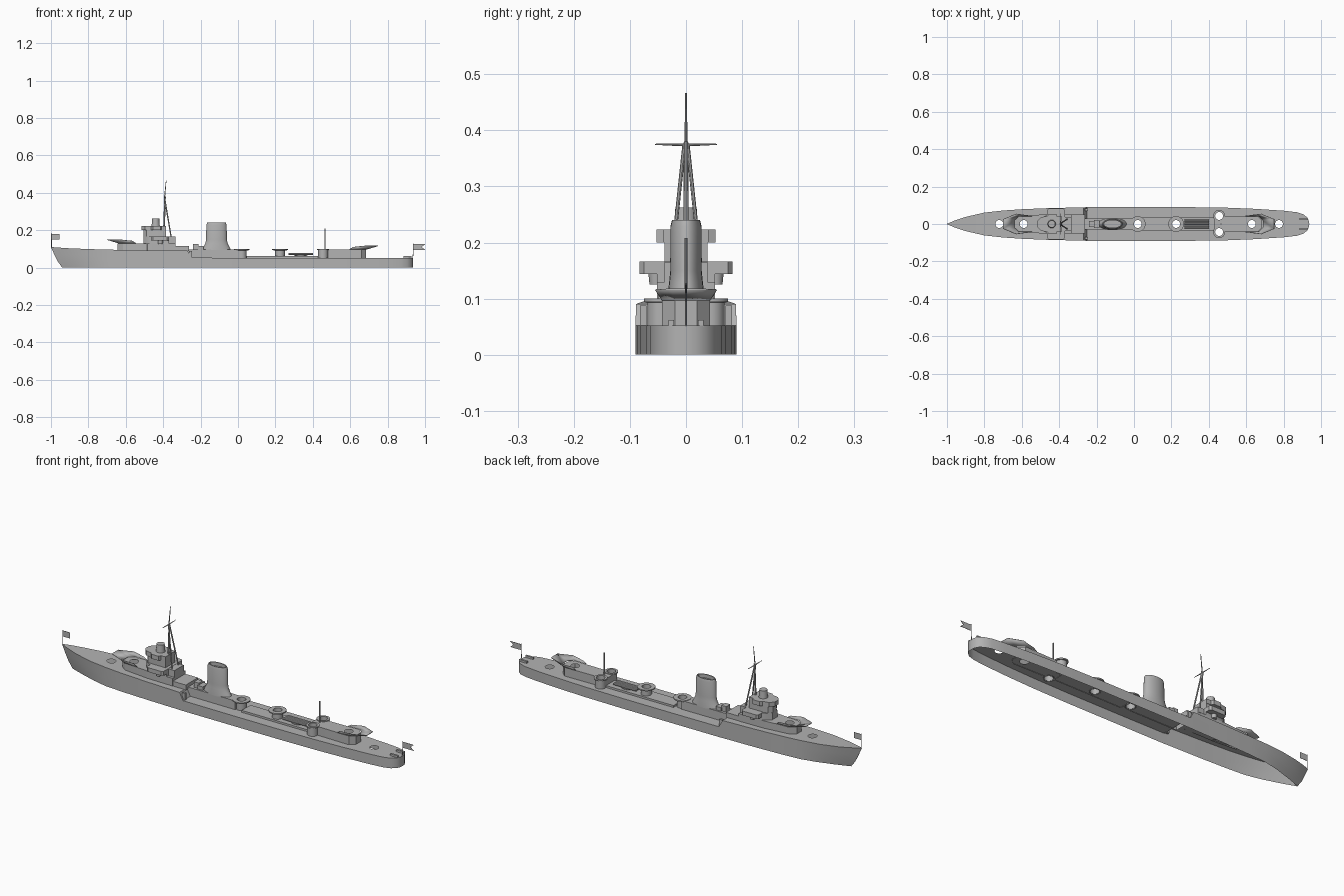
import bpy, bmesh, math
from mathutils import Vector

if "Cube" in bpy.data.objects:
    bpy.data.objects.remove(bpy.data.objects["Cube"])

grey = bpy.data.materials.new("hull grey")
grey.diffuse_color = (0.45, 0.45, 0.45, 1)
grey.use_nodes = True
grey.node_tree.nodes["Principled BSDF"].inputs["Base Color"].default_value = grey.diffuse_color

R = 0.021   # gun-well openings run through every deck
HOLES = [(-.72, 0), (-.59, 0), (.02, 0), (.225, 0), (.63, 0), (.775, 0), (.455, .043), (.455, -.043)]


def finish(name, bm, mat=grey):
    bmesh.ops.recalc_face_normals(bm, faces=bm.faces)
    me = bpy.data.meshes.new(name)
    bm.to_mesh(me)
    bm.free()
    me.materials.append(mat)
    ob = bpy.data.objects.new(name, me)
    bpy.context.collection.objects.link(ob)
    return ob


def loft(name, rings, cap_start=True, cap_end=True):
    """Skin a list of closed vertex rings."""
    bm = bmesh.new()
    vs = [[bm.verts.new(p) for p in r] for r in rings]
    n = len(rings[0])
    for a, b in zip(vs, vs[1:]):
        for i in range(n):
            j = (i + 1) % n
            bm.faces.new((a[i], a[j], b[j], b[i]))
    if cap_start:
        bm.faces.new(vs[0])
    if cap_end:
        bm.faces.new(vs[-1])
    return finish(name, bm)


def prism(name, half, z0, z1):
    """Vertical prism from a half outline (x, y>0) mirrored across the centreline."""
    pts = half + [(x, -y) for x, y in reversed(half)]
    return loft(name, [[(x, y, z) for x, y in pts] for z in (z0, z1)])


def box(name, x0, x1, y0, y1, z0, z1):
    pts = [(x0, y0), (x1, y0), (x1, y1), (x0, y1)]
    return loft(name, [[(x, y, z) for x, y in pts] for z in (z0, z1)])


def ellipse(cx, cy, rx, ry, z, n=24):
    return [(cx + rx * math.cos(2 * math.pi * i / n), cy + ry * math.sin(2 * math.pi * i / n), z) for i in range(n)]


def lathe(name, cx, cy, prof, caps=(True, True)):
    return loft(name, [ellipse(cx, cy, p[0], p[1], p[2]) for p in prof], *caps)


def rod(name, a, b, r0, r1=None, n=8):
    a, b = Vector(a), Vector(b)
    q = (b - a).to_track_quat('Z', 'Y')
    rings = []
    for c, r in ((a, r0), (b, r0 if r1 is None else r1)):
        rings.append([c + q @ Vector(p) for p in ellipse(0, 0, r, r, 0, n)])
    return loft(name, rings)


# cutter for all gun wells
bm = bmesh.new()
for hx, hy in HOLES:
    lo = [bm.verts.new(p) for p in ellipse(hx, hy, R, R, -.1)]
    hi = [bm.verts.new(p) for p in ellipse(hx, hy, R, R, .4)]
    bm.faces.new(lo)
    bm.faces.new(hi)
    for i in range(24):
        bm.faces.new((lo[i], lo[i - 1], hi[i - 1], hi[i]))
cutter = finish("well_cutter", bm)
cutter.hide_render = True


def open_wells(ob):
    """Cut the wells, then drop the bottom and well walls so the part is an open shell."""
    m = ob.modifiers.new("wells", 'BOOLEAN')
    m.object, m.operation, m.solver = cutter, 'DIFFERENCE', 'EXACT'
    bpy.context.view_layer.objects.active = ob
    bpy.ops.object.modifier_apply(modifier=m.name)
    bm = bmesh.new()
    bm.from_mesh(ob.data)
    bm.normal_update()
    dead = []
    for f in bm.faces:
        c = f.calc_center_median()
        wall = abs(f.normal.z) < .1 and any(math.hypot(c.x - x, c.y - y) < R * 1.03 for x, y in HOLES)
        if wall or f.normal.z < -.9:
            dead.append(f)
    bmesh.ops.delete(bm, geom=dead, context='FACES')
    bm.to_mesh(ob.data)
    bm.free()


# hull: stations of (x, half width, deck height)
stations = [(-1, .001, .11), (-.96, .018, .107), (-.9, .038, .103), (-.8, .061, .099), (-.7, .072, .096),
            (-.6, .079, .094), (-.45, .085, .092), (-.27, .089, .09), (-.25, .09, .053), (0, .09, .052),
            (.3, .09, .052), (.5, .087, .052), (.65, .081, .052), (.8, .071, .052), (.87, .063, .052),
            (.905, .052, .052), (.925, .036, .052), (.934, .018, .052), (.936, .004, .052)]
rings = []
for x, w, z in stations:
    s = max(0, 1 - (x + 1) / .3)
    side = []
    for t, dx in ((0, .06), (.3, .036), (.65, .017), (1, 0)):
        side.append((x + dx * s, w * (1 - .35 * s * (1 - t)), z * t))
    rings.append(side + [(a, -b, c) for a, b, c in reversed(side)])
hull = loft("hull", rings)

# deckhouses
houses = [
    hull,
    prism("forward_gun_house", [(-.645, .018), (-.615, .04), (-.56, .045), (-.48, .052), (-.46, .052)], .088, .13),
    prism("midship_house", [(-.27, .03), (.005, .03)], .05, .097),
    prism("midship_plinth", [(.046, .036), (.43, .036)], .05, .062),
    prism("aft_house", [(.43, .036), (.48, .04), (.66, .043), (.685, .02)], .05, .097),
]
for h in houses:
    open_wells(h)
bpy.data.objects.remove(cutter)

# round gun platforms on pedestals
for i, (x, y, r, z) in enumerate([(.02, 0, .042, .099), (.225, 0, .042, .099), (.455, .043, .032, .1), (.455, -.043, .032, .1)]):
    p = [(R + .005, .05), (R + .005, z - .007), (r, z - .006), (r, z), (R, z), (R, .05)]
    lathe("gun_platform_%d" % i, x, y, [(a, a, b) for a, b in p], (False, False))


# flared spray shields of the end gun decks
def shield(name, sx, cx, z):
    base = [(-.04, .044), (.03, .043), (.055, .02)]
    top = [(-.02, .046), (.045, .055), (.115, .026)]
    base += [(a, -b) for a, b in reversed(base)]
    top += [(a, -b) for a, b in reversed(top)]
    bm = bmesh.new()
    lo = [bm.verts.new((cx + sx * a, b, z)) for a, b in base]
    hi = [bm.verts.new((cx + sx * a, b, z + (.018 if a > 0 else .012))) for a, b in top]
    for i in range(5):
        bm.faces.new((lo[i], lo[i + 1], hi[i + 1], hi[i]))
    ob = finish(name, bm)
    m = ob.modifiers.new("thickness", 'SOLIDIFY')
    m.thickness = .003


shield("forward_spray_shield", -1, -.585, .13)
shield("aft_spray_shield", 1, .635, .097)

# bridge
prism("bridge_base", [(-.505, .03), (-.485, .052), (-.335, .052)], .088, .13)
prism("bridge_house", [(-.505, .02), (-.485, .038), (-.46, .052), (-.37, .052), (-.37, .038), (-.335, .038)], .13, .165)
prism("bridge_tower", [(-.505, .015), (-.49, .032), (-.465, .038), (-.385, .038)], .165, .222)
prism("bridge_lip", [(-.516, .016), (-.498, .036), (-.465, .042), (-.455, .053), (-.415, .053), (-.41, .04), (-.385, .04)], .2, .223)
prism("bridge_wings", [(-.465, .075), (-.455, .083), (-.38, .083), (-.37, .075)], .144, .166)
for s in (1, -1):
    lathe("wing_bracket", -.415, s * .053, [(.012, .012, .125), (.014, .014, .145)])
lathe("director", -.44, 0, [(.022, .022, .222), (.02, .02, .245), (.019, .019, .262)])

# main mast with tripod legs and yard
rod("mast", (-.397, 0, .165), (-.39, 0, .38), .005, .004)
rod("topmast", (-.394, 0, .36), (-.384, 0, .466), .003, .0015)
for s in (1, -1):
    rod("mast_leg", (-.357, s * .026, .16), (-.393, s * .003, .375), .0035)
    rod("yard_arm", (-.392, 0, .374), (-.392, s * .055, .375), .0028, .001)
rod("aft_mast", (.465, 0, .095), (.465, 0, .208), .0025)

# houses and lockers before the funnel
box("bridge_annex", -.335, -.262, -.05, .05, .088, .115)
box("vent_front", -.24, -.212, -.016, .016, .095, .125)
box("vent_rear", -.215, -.185, -.022, .022, .095, .115)
for s in (1, -1):
    box("break_ladder", -.262, -.245, s * .07, s * .082, .05, .088)

# funnel with recessed top
lathe("funnel", -.115, 0, [(.077, .033, .094), (.068, .032, .112), (.059, .030, .13), (.056, .028, .15), (.054, .028, .228),
                           (.050, .025, .24), (.045, .02, .24), (.045, .02, .222)])

# torpedo mount
lathe("torpedo_turntable", .335, 0, [(.025, .022, .06), (.04, .022, .068)])
for i in range(5):
    y = (i - 2) * .0095
    rod("torpedo_tube", (.27, y, .073), (.4, y, .073), .0048)

# stern racks, flag staffs and flags
for s in (1, -1):
    box("stern_rack", .885, .928, s * .021, s * .031, .05, .062)
rod("bow_staff", (-.997, 0, .105), (-.997, 0, .182), .0015)
rod("stern_staff", (.935, 0, .05), (.938, 0, .128), .0015)
box("bow_flag", -.997, -.955, -.0008, .0008, .15, .18)
ens = [(.938, .095), (1.0, .095), (.982, .11), (1.0, .125), (.938, .125)]
loft("stern_flag", [[(x, y, z) for x, z in ens] for y in (-.0008, .0008)])

# smooth round parts, keep hard edges
bpy.ops.object.select_all(action='DESELECT')
for ob in bpy.context.scene.objects:
    ob.select_set(True)
    bpy.context.view_layer.objects.active = ob
bpy.ops.object.shade_smooth_by_angle(angle=math.radians(30))
